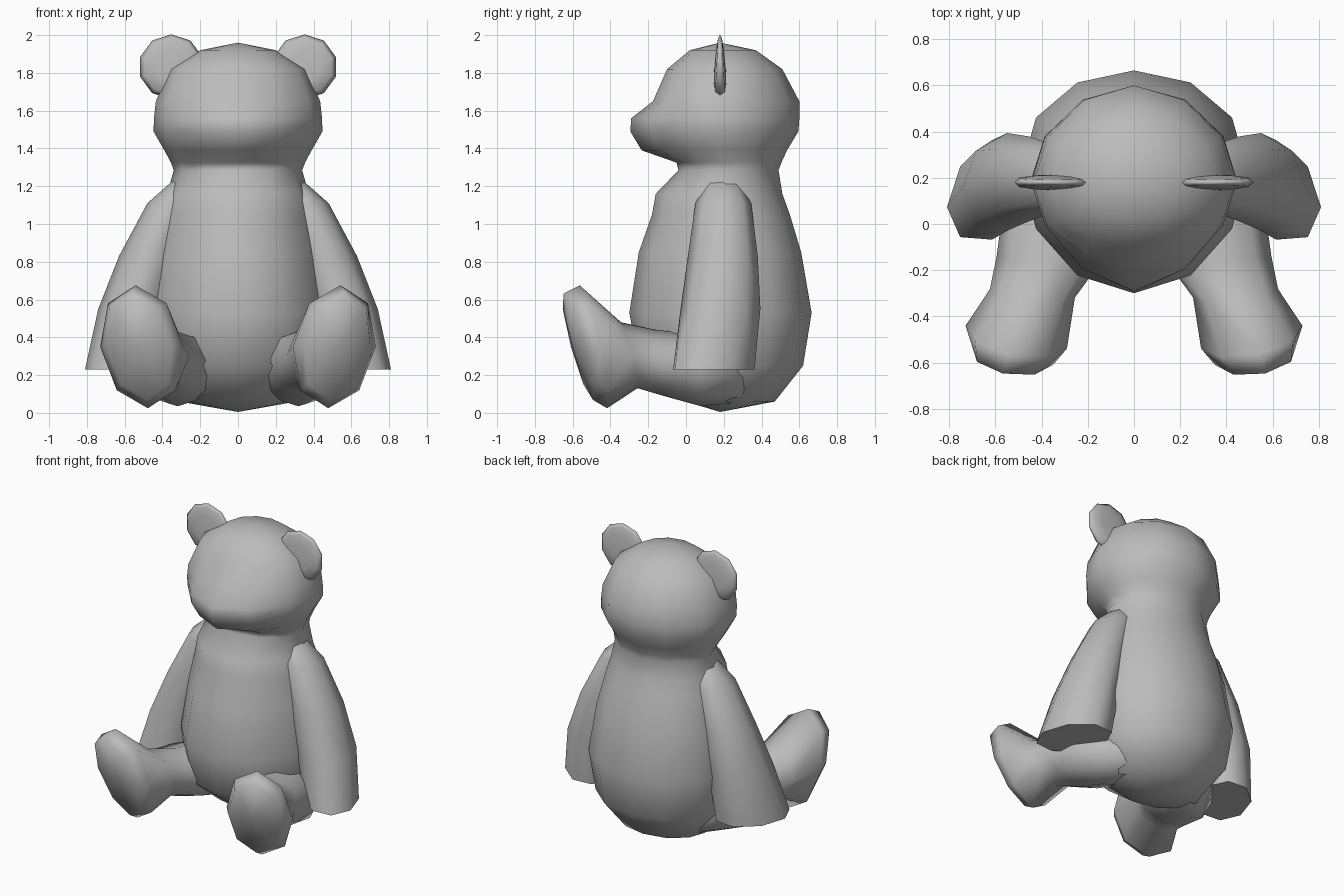
import bpy, bmesh, math
from mathutils import Vector

if "Cube" in bpy.data.objects:
    bpy.data.objects.remove(bpy.data.objects["Cube"])

grey = bpy.data.materials.new("soft grey")
grey.use_nodes = True
colour = (0.5, 0.5, 0.5, 1)
grey.diffuse_color = colour
grey.node_tree.nodes["Principled BSDF"].inputs["Base Color"].default_value = colour


def finish(name, bm, angle=75):
    bmesh.ops.recalc_face_normals(bm, faces=bm.faces)
    mesh = bpy.data.meshes.new(name)
    bm.to_mesh(mesh)
    bm.free()
    mesh.materials.append(grey)
    obj = bpy.data.objects.new(name, mesh)
    bpy.context.collection.objects.link(obj)
    bpy.ops.object.select_all(action='DESELECT')
    obj.select_set(True)
    bpy.context.view_layer.objects.active = obj
    bpy.ops.object.shade_smooth_by_angle(angle=math.radians(angle))


def loft(name, rings, start=None, end=None):
    """Skin a list of point rings, closing each end with a fan or a flat face."""
    bm = bmesh.new()
    loops = [[bm.verts.new(p) for p in ring] for ring in rings]
    n = len(loops[0])
    for a, b in zip(loops, loops[1:]):
        for i in range(n):
            j = (i + 1) % n
            bm.faces.new((a[i], a[j], b[j], b[i]))
    for loop, tip in ((loops[0], start), (loops[-1], end)):
        if tip is None:
            bm.faces.new(loop)
        else:
            v = bm.verts.new(tip)
            for i in range(n):
                bm.faces.new((loop[i], loop[(i + 1) % n], v))
    finish(name, bm)


def leg_ring(centre, rx, rv, tilt, yaw, roll, n=8):
    """Upright ellipse leaned forward by tilt, turned by yaw, rolled outward."""
    u = Vector((math.cos(yaw), math.sin(yaw), 0))
    v = Vector((0, -math.sin(tilt), math.cos(tilt)))
    pts = []
    for i in range(n):
        t = math.tau * i / n
        a, b = rx * math.sin(t), rv * math.cos(t)
        pts.append(Vector(centre) + u * (a + b * math.sin(roll)) + v * b)
    return pts


def trunk_ring(z, front, back, half, cheek=0.0, snout=0.0):
    """Level ring; cheek moves the sides forward, snout the middle of the front."""
    pts = []
    for i in range(12):
        t = math.tau * i / 12
        push = snout * (1, 0.6, 0.1, 0, 0, 0, 0)[min(i, 12 - i)]
        y = (front + back) / 2 - (back - front) / 2 * math.cos(t)
        pts.append((half * math.sin(t), y - push - cheek * math.sin(t) ** 2, z))
    return pts


# Body and head in one skin: height, front, back, half width, cheek, snout
trunk = [(0.06, 0.0, 0.47, 0.31), (0.25, -0.25, 0.62, 0.45, -0.04),
         (0.53, -0.30, 0.665, 0.49, -0.05), (0.85, -0.25, 0.61, 0.44, -0.05),
         (1.05, -0.18, 0.55, 0.40, -0.03), (1.16, -0.16, 0.51, 0.375, -0.02),
         (1.285, -0.04, 0.49, 0.34), (1.325, -0.05, 0.505, 0.355, 0.02),
         (1.39, -0.08, 0.535, 0.39, 0.04, 0.155),
         (1.49, -0.12, 0.595, 0.447, 0.05, 0.175),
         (1.56, -0.14, 0.60, 0.445, 0.05, 0.15),
         (1.65, -0.155, 0.60, 0.435, 0.05, 0.02),
         (1.82, -0.10, 0.51, 0.36, 0.03), (1.92, 0.02, 0.37, 0.20)]
loft("body_and_head", [trunk_ring(*r) for r in trunk],
     (0, 0.18, 0.005), (0, 0.18, 1.96))

for side, s in (("left", 1), ("right", -1)):
    # Arm to a flat cut end: height, inner x, outer x, front, back, skew
    arm = [(1.26, 0.18, 0.31, 0.12, 0.27, 0), (1.11, 0.23, 0.48, 0.05, 0.345, 0),
           (0.83, 0.29, 0.63, 0.01, 0.38, 0), (0.55, 0.36, 0.74, -0.03, 0.395, 0.1),
           (0.23, 0.42, 0.81, -0.08, 0.375, 0.33)]
    rings = []
    for z, inner, outer, front, back, skew in arm:
        rings.append([(s * ((inner + outer) / 2 + (outer - inner) / 2 * math.cos(t)),
                       (front + back) / 2 + (back - front) / 2 * math.sin(t - skew), z)
                      for t in (math.tau * i / 8 for i in range(8))])
    loft(side + "_arm", rings)

    # Leg and foot: centre, half width, half height, lean, turn, roll
    leg = [((0.25, 0.30, 0.23), 0.15, 0.17, 0, 0, 0),
           ((0.32, 0.08, 0.225), 0.245, 0.19, 0, 0, 0),
           ((0.36, -0.14, 0.265), 0.235, 0.175, 0.1, 0, 0),
           ((0.44, -0.30, 0.305), 0.185, 0.18, 0.25, 0.1, 0.05),
           ((0.51, -0.49, 0.35), 0.225, 0.335, 0.24, 0.22, 0.1),
           ((0.525, -0.57, 0.35), 0.18, 0.295, 0.30, 0.22, 0.15)]
    rings = [leg_ring((s * c[0], c[1], c[2]), rx, rv, tilt, s * yaw, s * roll)
             for c, rx, rv, tilt, yaw, roll in leg]
    loft(side + "_leg", rings, (s * 0.22, 0.36, 0.23), (s * 0.53, -0.60, 0.35))

    # Thin round ear, thicker towards its root
    bm = bmesh.new()
    bmesh.ops.create_uvsphere(bm, u_segments=10, v_segments=6, radius=1)
    for v in bm.verts:
        x, y, z = v.co
        depth = math.copysign(abs(z) ** 0.7, z) * (0.03 - 0.014 * y)
        v.co = (s * (0.353 + 0.173 * x), 0.18 + depth, 1.832 + 0.172 * y)
    finish(side + "_ear", bm, 180)
